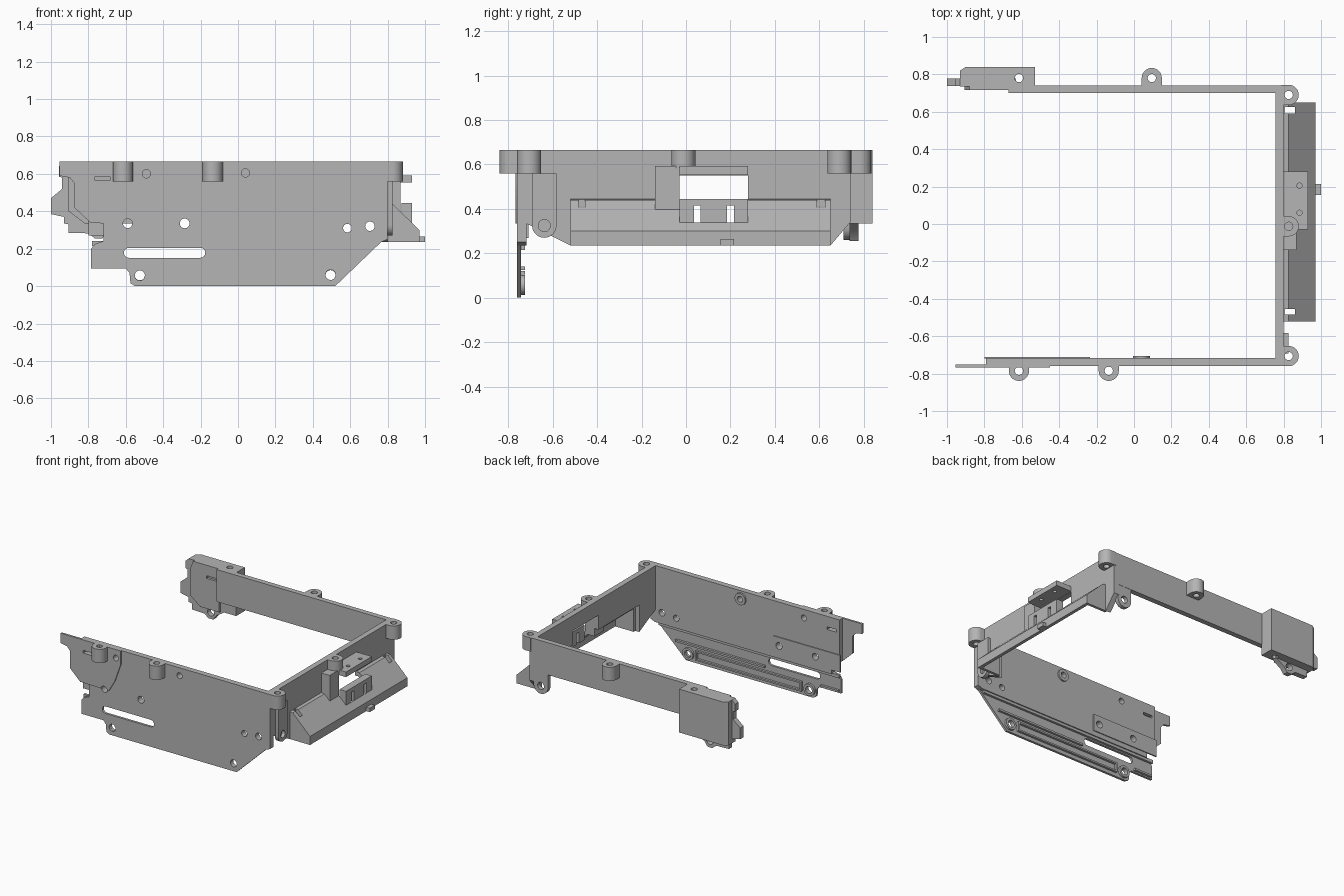
import bpy
import bmesh
import math
from mathutils import Vector

cube = bpy.data.objects.get("Cube")
if cube:
    bpy.data.objects.remove(cube, do_unlink=True)

grey = bpy.data.materials.new("plain grey")
grey.use_nodes = True
grey.diffuse_color = (0.46, 0.46, 0.46, 1)
grey.node_tree.nodes["Principled BSDF"].inputs["Base Color"].default_value = (0.46, 0.46, 0.46, 1)

# How a 2D profile point and its depth map to space
PLACE = {
    "x": lambda a, b, d: Vector((d, a, b)),
    "y": lambda a, b, d: Vector((a, d, b)),
    "z": lambda a, b, d: Vector((a, b, d)),
}


def solid(name, axis, pts, lo, hi):
    bm = bmesh.new()
    base = bm.faces.new([bm.verts.new(PLACE[axis](a, b, lo)) for a, b in pts])
    ext = bmesh.ops.extrude_face_region(bm, geom=[base], use_keep_orig=True)
    move = PLACE[axis](0, 0, hi - lo)
    for v in ext["geom"]:
        if isinstance(v, bmesh.types.BMVert):
            v.co += move
    bmesh.ops.recalc_face_normals(bm, faces=bm.faces)
    mesh = bpy.data.meshes.new(name)
    bm.to_mesh(mesh)
    bm.free()
    mesh.materials.append(grey)
    obj = bpy.data.objects.new(name, mesh)
    bpy.context.collection.objects.link(obj)
    return obj


def rect(a0, a1, b0, b1):
    return [(a0, b0), (a1, b0), (a1, b1), (a0, b1)]


def circle(a, b, r, n=24):
    return [(a + r * math.cos(math.tau * i / n), b + r * math.sin(math.tau * i / n)) for i in range(n)]


def slot(a0, a1, b, r):
    arc = [math.pi * (i / 8 - 0.5) for i in range(9)]
    right = [(a1 - r + r * math.cos(t), b + r * math.sin(t)) for t in arc]
    return right + [(a0 + r - r * math.cos(t), b - r * math.sin(t)) for t in arc]


def part(name, axis, pts, lo, hi, holes=(), cut_axis=None):
    obj = solid(name, axis, pts, lo, hi)
    for hole in holes:
        cutter = solid("cutter", cut_axis or axis, hole, -2, 2)
        cutter.hide_render = True
        mod = obj.modifiers.new("hole", "BOOLEAN")
        mod.operation = "DIFFERENCE"
        mod.solver = "EXACT"
        mod.object = cutter
        bpy.context.view_layer.objects.active = obj
        bpy.ops.object.modifier_apply(modifier=mod.name)
        bpy.data.objects.remove(cutter, do_unlink=True)
    bpy.ops.object.select_all(action="DESELECT")
    obj.select_set(True)
    bpy.context.view_layer.objects.active = obj
    bpy.ops.object.shade_smooth_by_angle(angle=math.radians(30))
    return obj


def boss(name, x, y, angle, z0=0.56, tail=0.04, r=0.054):
    # Screw boss: half round outside, straight sides running into the wall
    turn = math.radians(angle)
    local = [(r * math.cos(math.pi * (i / 14 - 0.5)), r * math.sin(math.pi * (i / 14 - 0.5))) for i in range(15)]
    local += [(-tail, r), (-tail, -r)]
    pts = [(x + a * math.cos(turn) - b * math.sin(turn), y + a * math.sin(turn) + b * math.cos(turn)) for a, b in local]
    part(name, "z", pts, z0, 0.665, [circle(x, y, 0.022)])


def lug(name, axis, a, b, r, top, lo, hi):
    # Rounded ear hanging below an edge, with a hole
    pts = [(a + r * math.cos(math.pi * (1 + i / 14)), b + r * math.sin(math.pi * (1 + i / 14))) for i in range(15)]
    part(name, axis, pts + [(a + r, top), (a - r, top)], lo, hi, [circle(a, b, 0.027)])


# Front wall: thick upper plate, thin lower skirt and thin left tongue
front_holes = [circle(*c) for c in (
    (-0.59, 0.335, 0.025), (-0.285, 0.335, 0.026), (0.585, 0.31, 0.023),
    (0.705, 0.32, 0.025), (-0.49, 0.6, 0.022), (0.04, 0.605, 0.022))]
small_slot = rect(-0.765, -0.685, 0.565, 0.585)
part("front_wall", "y", [(-0.79, 0.665), (-0.79, 0.34), (-0.72, 0.335), (-0.72, 0.235), (0.765, 0.235),
     (0.8, 0.25), (0.8, 0.665)], -0.76, -0.717, front_holes + [small_slot])
part("front_skirt", "y", [(-0.72, 0.24), (-0.765, 0.225), (-0.785, 0.2), (-0.785, 0.095), (-0.6, 0.095),
     (-0.58, 0.07), (-0.575, 0.015), (-0.55, 0), (0.52, 0), (0.77, 0.24)], -0.76, -0.742,
     [circle(-0.525, 0.057, 0.027), circle(0.495, 0.06, 0.027), slot(-0.61, -0.175, 0.178, 0.027)])
part("front_tongue", "y", [(-0.955, 0.665), (-0.955, 0.59), (-0.9, 0.58), (-0.875, 0.55), (-0.875, 0.42),
     (-0.79, 0.34), (-0.55, 0.335), (-0.5, 0.42), (-0.45, 0.56), (-0.45, 0.665)], -0.768, -0.752,
     [front_holes[0], front_holes[4], small_slot])
part("front_inner_panel", "y", rect(-0.8, -0.235, 0.27, 0.4), -0.72, -0.71, front_holes[:2])
part("front_inner_ring", "y", circle(0.04, 0.605, 0.045), -0.72, -0.705, [front_holes[5]])

# Ribs on the inside of the skirt
for i, (x0, x1, z0, z1) in enumerate((
        (-0.78, 0.74, 0.215, 0.24), (-0.15, 0.6, 0.125, 0.14), (-0.77, -0.62, 0.105, 0.12),
        (-0.46, 0.43, 0.09, 0.102), (-0.46, 0.43, 0.028, 0.04),
        (-0.46, -0.448, 0.04, 0.09), (0.418, 0.43, 0.04, 0.09))):
    part(f"skirt_rib_{i + 1}", "y", rect(x0, x1, z0, z1), -0.745, -0.725)
for side, x in (("right", -0.525), ("left", 0.495)):
    part(f"skirt_ring_{side}", "y", circle(x, 0.058, 0.045), -0.745, -0.725, [circle(x, 0.058, 0.027)])

# Left side wall with a window and descending ends
part("side_wall", "x", [(-0.76, 0.665), (-0.76, 0.34), (-0.71, 0.33), (-0.52, 0.235), (-0.52, 0.44),
     (-0.03, 0.44), (-0.03, 0.55), (0.28, 0.55), (0.28, 0.44), (0.65, 0.44), (0.65, 0.235),
     (0.74, 0.34), (0.74, 0.665)], 0.757, 0.8)

# Sloping tray outside the side wall, with end caps and a tab
slope = [(0.79, 0.445), (0.825, 0.44), (0.97, 0.3), (0.97, 0.235), (0.945, 0.235), (0.945, 0.29),
         (0.815, 0.41), (0.79, 0.41)]
tray_cuts = [rect(0.75, 0.93, -0.03, 0.28), rect(0.805, 0.86, 0.59, 0.625), rect(0.805, 0.86, -0.485, -0.455)]
part("tray", "y", slope, -0.52, 0.65, tray_cuts, "z")
for end, y in (("front", -0.52), ("back", 0.63)):
    part(f"tray_{end}_cap", "y", [(0.79, 0.445), (0.825, 0.44), (0.97, 0.3), (0.97, 0.235), (0.79, 0.235)], y, y + 0.02)
part("tray_tab", "z", rect(0.96, 1.0, 0.155, 0.215), 0.235, 0.265)

# Connector bracket around the window
part("bracket_top", "z", rect(0.79, 0.93, -0.03, 0.28), 0.553, 0.592,
     [circle(0.885, 0.06, 0.014), circle(0.885, 0.205, 0.014)])
part("bracket_lower", "x", rect(-0.03, 0.28, 0.33, 0.445), 0.875, 0.93,
     [rect(0.035, 0.065, 0.325, 0.415), rect(0.185, 0.215, 0.325, 0.415)])
part("bracket_side", "z", rect(0.79, 0.87, -0.14, -0.03), 0.38, 0.592)

# Hinge ear on the side wall
lug("side_ear", "x", -0.638, 0.325, 0.055, 0.56, 0.795, 0.825)

# Back wall, its ear and the thick end block
part("back_wall", "y", rect(-0.67, 0.8, 0.42, 0.665), 0.7, 0.74)
lug("back_ear", "y", 0.705, 0.32, 0.06, 0.45, 0.708, 0.738)
part("end_block", "z", [(-0.93, 0.735), (-0.53, 0.735), (-0.53, 0.84), (-0.9, 0.84), (-0.93, 0.82)], 0.335, 0.665,
     [circle(-0.615, 0.78, 0.022)])
part("end_inner_plate", "y", [(-0.905, 0.6), (-0.905, 0.4), (-0.82, 0.335), (-0.66, 0.335), (-0.66, 0.665),
     (-0.88, 0.665)], 0.717, 0.74, [small_slot])
part("end_tongue", "y", [(-0.93, 0.665), (-0.957, 0.64), (-0.957, 0.585), (-0.94, 0.58), (-0.94, 0.52), (-1.0, 0.47),
     (-1.0, 0.385), (-0.93, 0.37), (-0.9, 0.37), (-0.9, 0.665)], 0.737, 0.777)
part("end_foot", "y", [(-0.93, 0.375), (-0.93, 0.335), (-0.905, 0.33), (-0.905, 0.285), (-0.8, 0.282),
     (-0.765, 0.255), (-0.725, 0.255), (-0.7, 0.29), (-0.63, 0.335), (-0.63, 0.375)], 0.737, 0.777,
     [circle(-0.745, 0.305, 0.028)])

# Screw bosses round the rim
boss("front_right_boss", -0.615, -0.785, -90)
boss("front_middle_boss", -0.135, -0.785, -90)
boss("back_boss", 0.095, 0.78, 90)
boss("front_corner_boss", 0.827, -0.706, 0)
boss("back_corner_boss", 0.827, 0.69, 0)
boss("side_boss", 0.827, -0.012, 0, 0.585)
